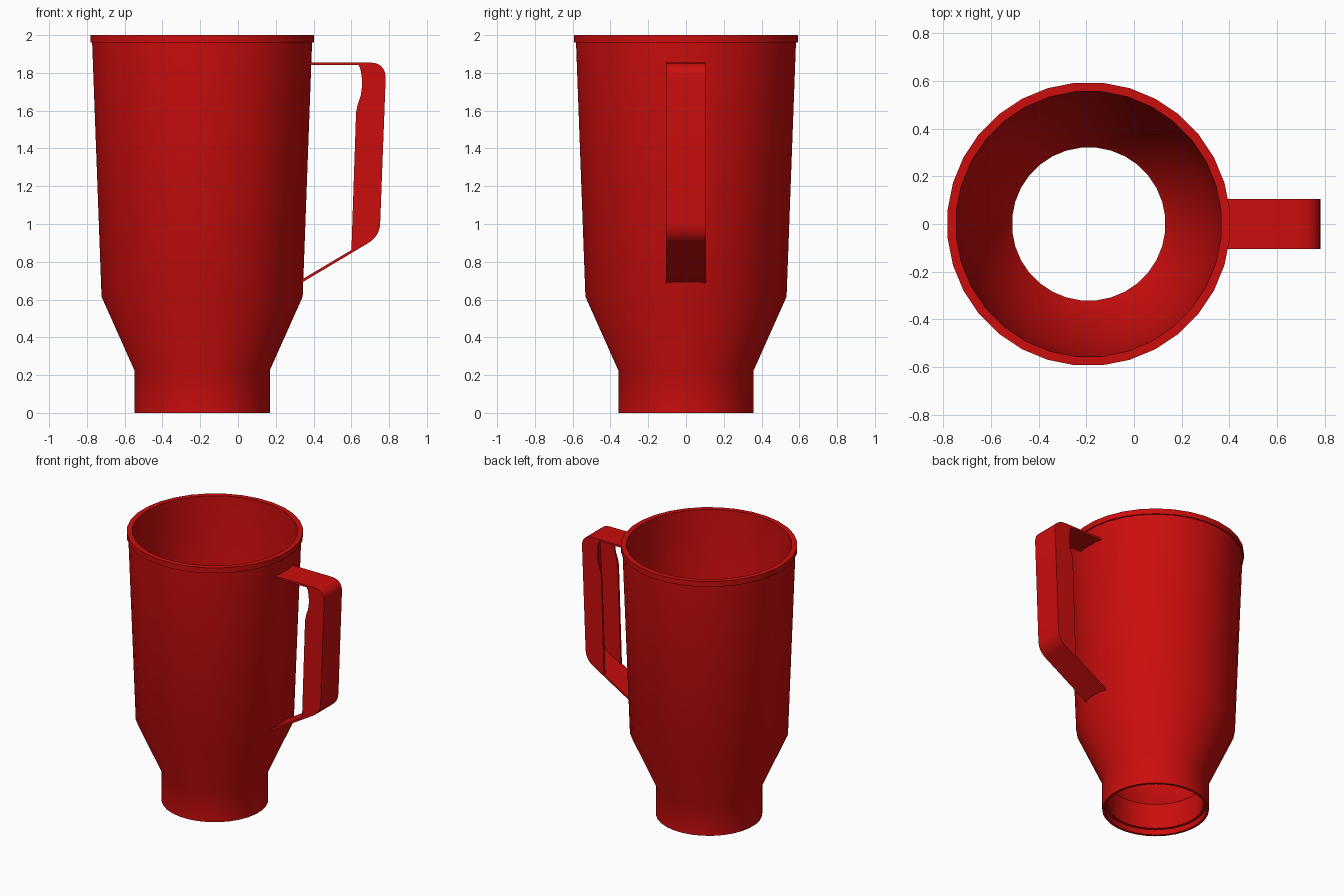
import bpy, bmesh, math
from mathutils import Vector

cube = bpy.data.objects.get("Cube")
if cube:
    bpy.data.objects.remove(cube, do_unlink=True)

red = bpy.data.materials.new("red plastic")
red.use_nodes = True
colour = (0.60, 0.004, 0.004, 1)
red.diffuse_color = colour
red.node_tree.nodes["Principled BSDF"].inputs["Base Color"].default_value = colour

AXIS_X = -0.19
SIDES = 32
HALF_WIDTH = 0.105


def add_object(name, bm):
    bmesh.ops.recalc_face_normals(bm, faces=bm.faces)
    mesh = bpy.data.meshes.new(name)
    bm.to_mesh(mesh)
    bm.free()
    mesh.materials.append(red)
    obj = bpy.data.objects.new(name, mesh)
    bpy.context.collection.objects.link(obj)
    bpy.ops.object.select_all(action="DESELECT")
    obj.select_set(True)
    bpy.context.view_layer.objects.active = obj
    bpy.ops.object.shade_smooth_by_angle(angle=math.radians(25))
    return obj


def lathe(name, profile):
    """Revolve a closed radius/height loop about the cup axis."""
    bm = bmesh.new()
    rings = []
    for i in range(SIDES):
        a = (i + 0.5) * math.tau / SIDES
        rings.append([bm.verts.new((AXIS_X + r * math.cos(a), r * math.sin(a), z))
                      for r, z in profile])
    n = len(profile)
    for i in range(SIDES):
        a, b = rings[i], rings[(i + 1) % SIDES]
        for j in range(n):
            k = (j + 1) % n
            bm.faces.new((a[j], b[j], b[k], a[k]))
    return add_object(name, bm)


def extrude_outline(name, outline, y0, y1):
    """Extrude a closed x/z outline between two y positions."""
    bm = bmesh.new()
    face = bm.faces.new([bm.verts.new((x, y0, z)) for x, z in outline])
    new = bmesh.ops.extrude_face_region(bm, geom=[face])["geom"]
    bmesh.ops.translate(bm, vec=(0, y1 - y0, 0),
                        verts=[v for v in new if isinstance(v, bmesh.types.BMVert)])
    return add_object(name, bm)


def rounded(before, corner, after, radius, steps=6):
    """Quadratic bend that replaces a sharp corner."""
    c = Vector(corner)
    p = c + (Vector(before) - c).normalized() * radius
    q = c + (Vector(after) - c).normalized() * radius
    return [p * (1 - t) ** 2 + c * 2 * t * (1 - t) + q * t * t
            for t in (i / steps for i in range(steps + 1))]


def offset_path(path, distance):
    """Shift an open path sideways by a constant distance."""
    result = []
    for i, p in enumerate(path):
        d = (path[min(i + 1, len(path) - 1)] - path[max(i - 1, 0)]).normalized()
        result.append(p + Vector((d.y, -d.x)) * distance)
    return result


# Open cup wall with a rim band and a stepped foot
lathe("cup_body", [
    (0.36, 0), (0.36, 0.225), (0.535, 0.615), (0.585, 1.96),
    (0.595, 1.96), (0.595, 2.0), (0.558, 2.0), (0.505, 0.62),
    (0.335, 0.24), (0.322, 0.225), (0.322, 0.04), (0.342, 0.04), (0.342, 0)])

# Bent handle strap
top, upper, lower, bottom = (0.37, 1.855), (0.785, 1.855), (0.75, 0.935), (0.33, 0.685)
strap = [Vector(top)] + rounded(top, upper, lower, 0.09)
strap += rounded(upper, lower, bottom, 0.07) + [Vector(bottom)]
extrude_outline("handle_strap", strap + offset_path(strap, 0.014)[::-1],
                -HALF_WIDTH, HALF_WIDTH)

# Side flanges with a finger notch near the top
inner_edge = [Vector(p) for p in (
    (0.60, 0.848), (0.625, 1.59), (0.633, 1.63), (0.65, 1.68), (0.657, 1.73),
    (0.655, 1.78), (0.648, 1.82), (0.635, 1.85))]
flange = offset_path(strap, 0.003)[1:-1] + inner_edge
for side, name in ((-1, "front_handle_flange"), (1, "back_handle_flange")):
    extrude_outline(name, flange, side * (HALF_WIDTH - 0.015), side * HALF_WIDTH)
